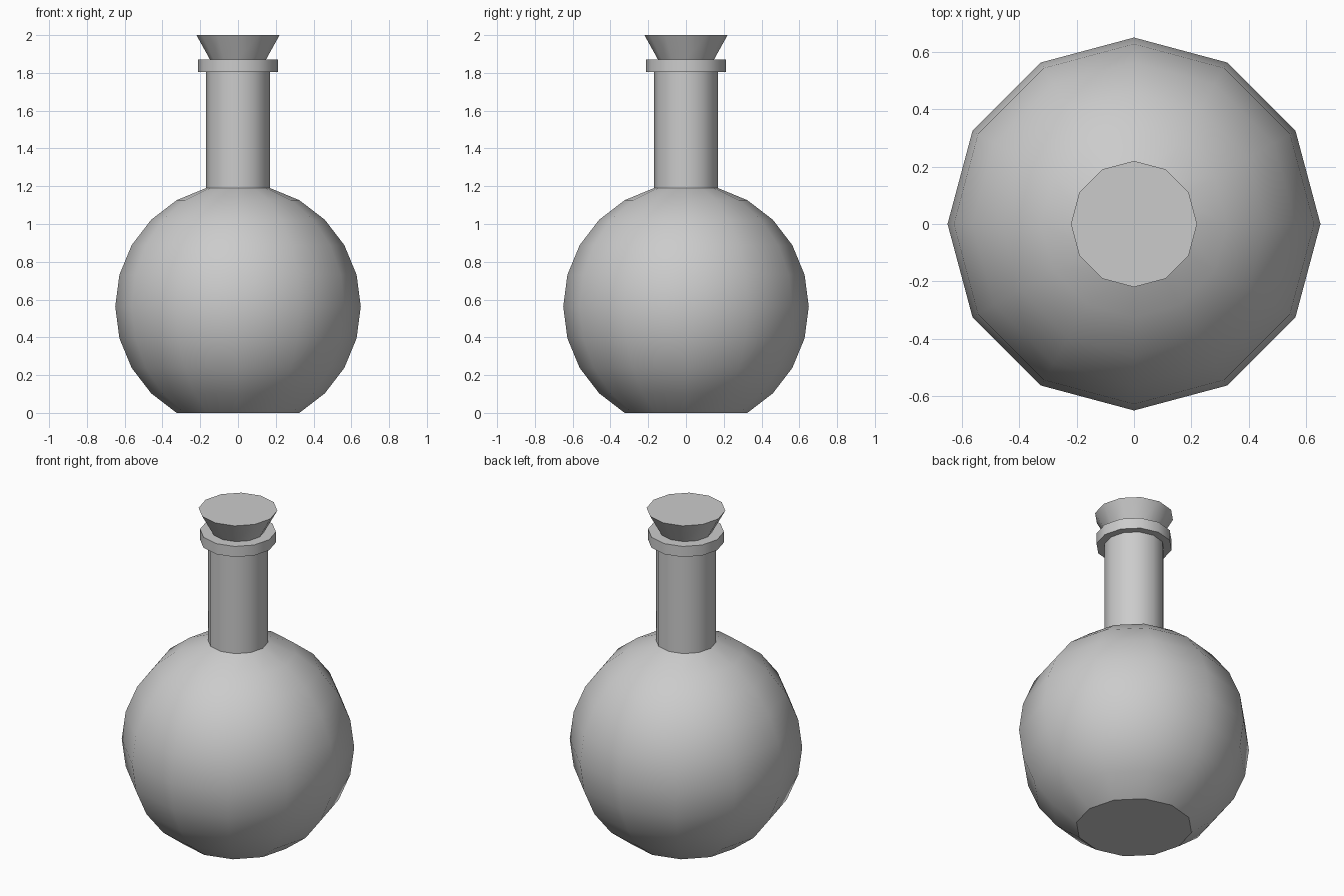
import bpy, bmesh, math

if "Cube" in bpy.data.objects:
    bpy.data.objects.remove(bpy.data.objects["Cube"])

SIDES = 12


def lathe(name, profile):
    """Revolve (radius, z) points around z and cap both ends."""
    bm = bmesh.new()
    rings = []
    for r, z in profile:
        rings.append([bm.verts.new((r * math.cos(math.tau * i / SIDES),
                                    r * math.sin(math.tau * i / SIDES), z))
                      for i in range(SIDES)])
    for low, high in zip(rings, rings[1:]):
        for i in range(SIDES):
            j = (i + 1) % SIDES
            bm.faces.new((low[i], low[j], high[j], high[i]))
    bm.faces.new(rings[0][::-1])
    bm.faces.new(rings[-1])
    bmesh.ops.recalc_face_normals(bm, faces=bm.faces)
    mesh = bpy.data.meshes.new(name)
    bm.to_mesh(mesh)
    bm.free()
    obj = bpy.data.objects.new(name, mesh)
    bpy.context.collection.objects.link(obj)
    bpy.ops.object.select_all(action='DESELECT')
    obj.select_set(True)
    bpy.context.view_layer.objects.active = obj
    bpy.ops.object.shade_smooth_by_angle(angle=math.radians(35))
    return obj


# Flask: round bowl cut flat at the base, straight neck and flared lip
R, CZ = 0.65, 0.563
bowl = [(R * math.cos(math.radians(a)), CZ + R * math.sin(math.radians(a)))
        for a in range(-60, 76, 15)]
neck_r = bowl[-1][0]
lathe("flask", bowl + [(neck_r, 1.805), (0.212, 1.805),
                       (0.212, 1.87), (neck_r, 1.87)])

# Tapered stopper
lathe("stopper", [(0.147, 1.868), (0.22, 2.0)])
